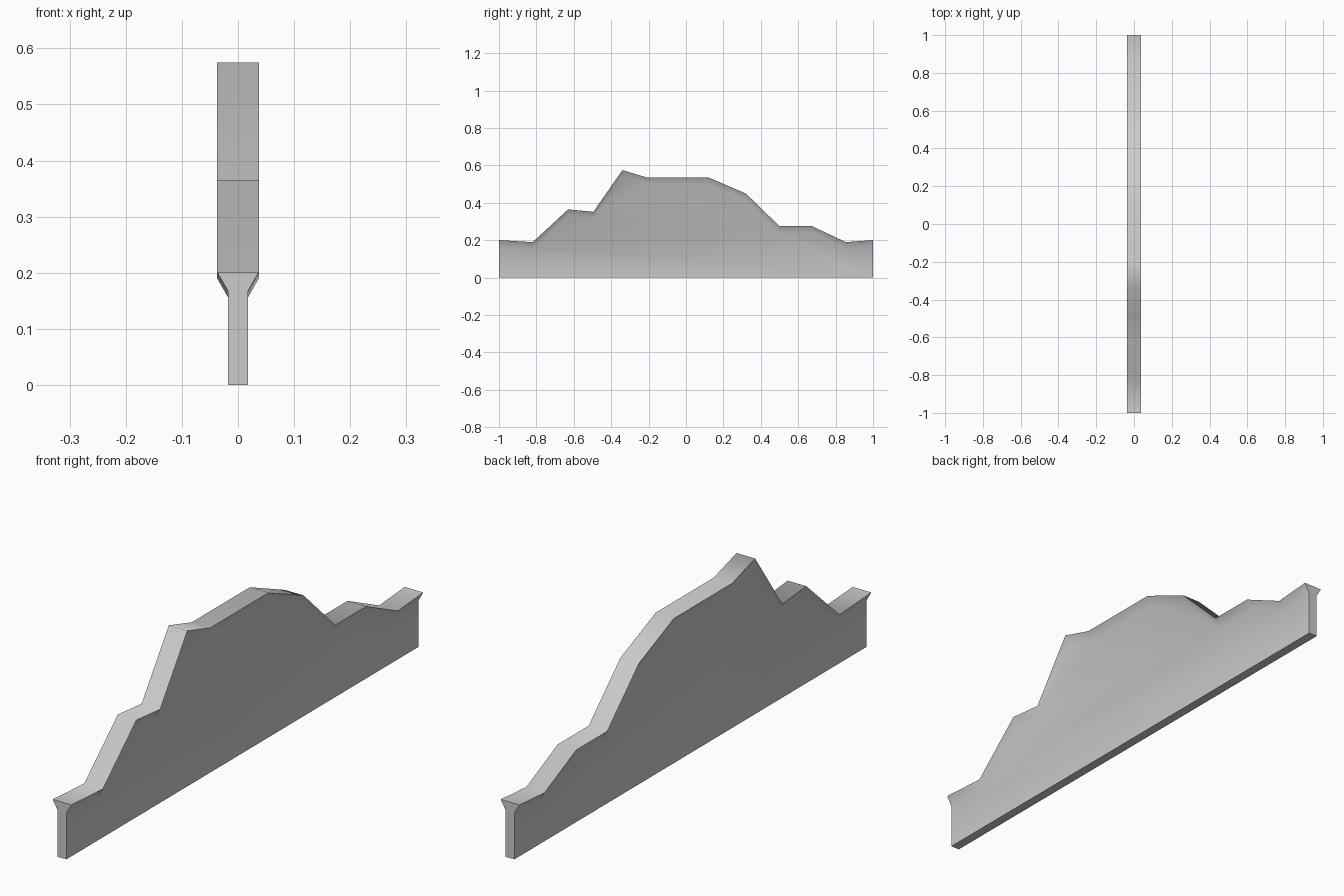
import bpy, bmesh

if "Cube" in bpy.data.objects:
    bpy.data.objects.remove(bpy.data.objects["Cube"])

# Skyline of the wall as (y, z) points
SKYLINE = [(-1, .201), (-.82, .19), (-.63, .365), (-.495, .352), (-.34, .575),
           (-.21, .536), (.12, .536), (.32, .45), (.5, .275), (.675, .275),
           (.855, .19), (1, .201)]
WEB, CAP, FLARE = .0175, .037, .034   # half widths and flare height

bm = bmesh.new()


def row(half_width, drop):
    return [bm.verts.new((half_width, y, z - drop)) for y, z in SKYLINE]


def strip(a, b):
    for i in range(len(a) - 1):
        bm.faces.new((a[i], a[i + 1], b[i + 1], b[i]))


# Flared coping and flat web on each side
sides = []
for s in (-1, 1):
    top, neck = row(s * CAP, 0), row(s * WEB, FLARE)
    foot = [bm.verts.new((s * WEB, y, 0)) for y in (-1, 1)]
    strip(top, neck)
    bm.faces.new([foot[0]] + neck + [foot[1]])
    sides.append((top, neck, foot))

# Top surface, underside and both ends
(lt, ln, lf), (rt, rn, rf) = sides
strip(lt, rt)
bm.faces.new((lf[0], lf[1], rf[1], rf[0]))
for e in (0, -1):
    bm.faces.new((lf[e], ln[e], lt[e], rt[e], rn[e], rf[e]))
bmesh.ops.recalc_face_normals(bm, faces=bm.faces)

# Smooth shading, sharp along the rims, ends and base
for f in bm.faces:
    f.smooth = True
rim = set(lt + rt)
for e in bm.edges:
    a, b = e.verts
    along_rim = a in rim and b in rim and a.co.x * b.co.x > 0
    at_end = abs(a.co.y) == 1 and a.co.y == b.co.y
    at_base = a.co.z == 0 and b.co.z == 0
    e.smooth = not (along_rim or at_end or at_base)

mesh = bpy.data.meshes.new("wall_panel")
bm.to_mesh(mesh)
bm.free()
bpy.context.collection.objects.link(bpy.data.objects.new("wall_panel", mesh))
